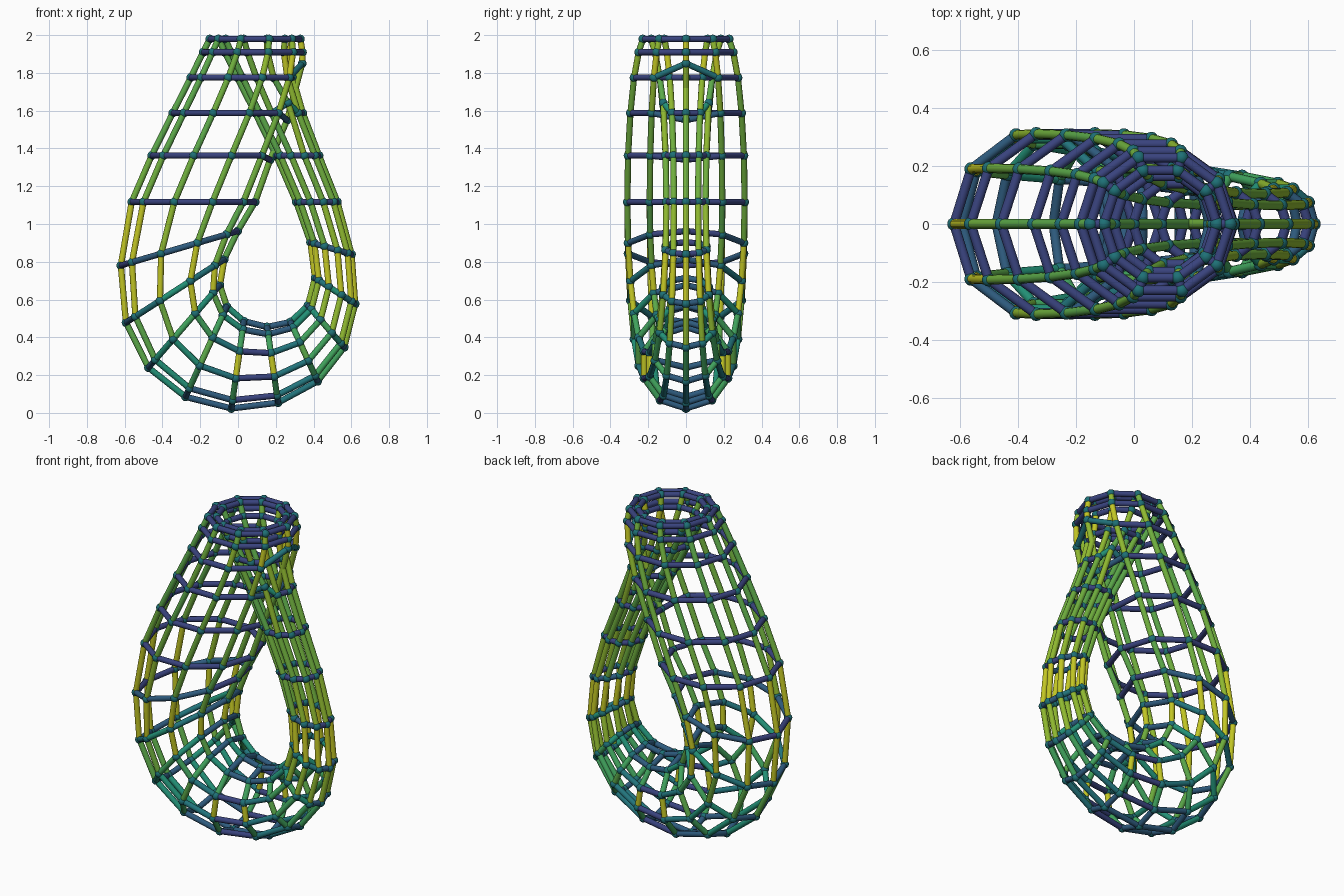
import bpy, bmesh, math
from mathutils import Vector, Matrix

if "Cube" in bpy.data.objects:
    bpy.data.objects.remove(bpy.data.objects["Cube"])

RINGS, SIDES = 22, 10          # rings along the bottle, nodes per ring
NODE_R, STRUT_R = 0.0235, 0.0165
S = 0.05445                    # overall scale
X0, Z0 = 0.0907, 0.0235 + 20.077 * S


def srgb(c):
    return tuple((v / 255 / 12.92) if v < 10 else ((v / 255 + 0.055) / 1.055) ** 2.4 for v in c)


def material(name, rgb):
    m = bpy.data.materials.new(name)
    m.diffuse_color = (*srgb(rgb), 1)
    m.use_nodes = True
    m.node_tree.nodes["Principled BSDF"].inputs["Base Color"].default_value = m.diffuse_color
    return m


# Strut colours run from level (indigo) to upright (yellow), with upper angle limits
RAMP = [material(n, c) for n, c in (
    ("indigo", (57, 67, 126)),
    ("slate blue", (46, 91, 126)),
    ("teal blue", (34, 116, 124)),
    ("sea green", (34, 144, 118)),
    ("leaf green", (64, 162, 92)),
    ("grass green", (92, 170, 74)),
    ("spring green", (112, 176, 62)),
    ("lime", (144, 186, 48)),
    ("yellow", (194, 198, 36)))]
LIMITS = (6.5, 19, 32, 45, 56, 66, 72.5, 79)
NODE_MAT = material("node teal", (30, 112, 118))


def bottle_point(i, j):
    """Node j of ring i on the one-sided bottle surface."""
    u, v = math.tau * i / RINGS, math.tau * j / SIDES
    c, s = math.cos(u), math.sin(u)
    r = 4 * (1 - c / 2) * {16: 1.03, 17: 0.96}.get(i, 1)   # lip rings kept apart
    x, h = 6 * c * (1 + s), 16 * s
    if i <= RINGS // 2:                      # bent tube and bowl
        x += r * c * math.cos(v)
        h += r * s * math.cos(v)
    else:                                    # level rings
        x -= r * math.cos(v)
    return Vector((X0 + S * x, S * r * math.sin(v), Z0 - S * h))


nodes = {(i, j): bottle_point(i, j) for i in range(RINGS) for j in range(SIDES)}

# Nodes shifted where the neck passes through the wall
nodes[14, 5] = Vector((0.34, 0, 1.85))
nodes[13, 5] = Vector((0.26, 0, 1.55))
nodes[12, 5] = Vector((0.17, 0, 1.34))
for j in (3, 7):
    nodes[20, j].x, nodes[20, j].z = 0.265, 1.64


def finish(bm, name, mats):
    for f in bm.faces:
        f.smooth = True
    me = bpy.data.meshes.new(name)
    bm.to_mesh(me)
    bm.free()
    for m in mats:
        me.materials.append(m)
    bpy.context.collection.objects.link(bpy.data.objects.new(name, me))


def add_struts(name, pairs):
    bm = bmesh.new()
    for a, b in pairs:
        d = b - a
        slope = math.degrees(math.asin(min(1, abs(d.z) / d.length)))
        mat = (Matrix.Translation((a + b) / 2)
               @ d.to_track_quat('Z', 'Y').to_matrix().to_4x4())
        res = bmesh.ops.create_cone(bm, cap_ends=False, segments=12, radius1=STRUT_R,
                                    radius2=STRUT_R, depth=d.length, matrix=mat)
        for f in {f for v in res["verts"] for f in v.link_faces}:
            f.material_index = sum(slope > k for k in LIMITS)
    finish(bm, name, RAMP)


# Ring struts
add_struts("ring_struts", [(p, nodes[i, (j + 1) % SIDES]) for (i, j), p in nodes.items()])


# Lengthwise struts; the last ring joins the first mirrored
def following(i, j):
    return nodes[i + 1, j] if i + 1 < RINGS else nodes[0, (SIDES // 2 - j) % SIDES]


add_struts("lengthwise_struts", [(p, following(i, j)) for (i, j), p in nodes.items()])

# Ball joints
bm = bmesh.new()
for p in nodes.values():
    bmesh.ops.create_uvsphere(bm, u_segments=14, v_segments=10, radius=NODE_R,
                              matrix=Matrix.Translation(p))
finish(bm, "ball_joints", [NODE_MAT])
